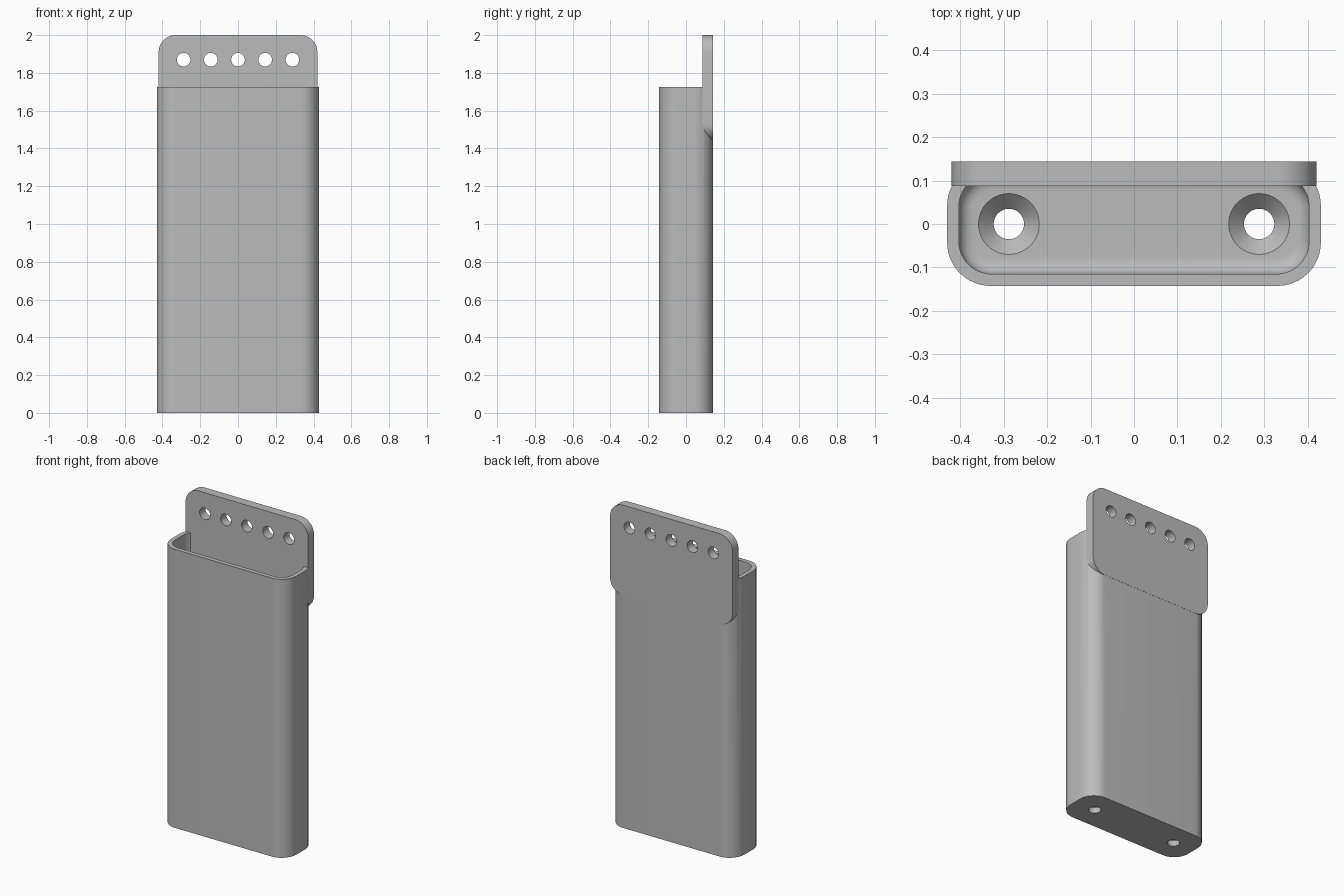
import bpy, bmesh, math

if "Cube" in bpy.data.objects:
    bpy.data.objects.remove(bpy.data.objects["Cube"])

grey = bpy.data.materials.new("plain grey")
grey.diffuse_color = (0.5, 0.5, 0.5, 1)
grey.use_nodes = True
grey.node_tree.nodes["Principled BSDF"].inputs["Base Color"].default_value = grey.diffuse_color


def ring(hx, hy, r, seg=12):
    """Rounded rectangle outline; a circle when hx = hy = r."""
    pts = []
    for k, (sx, sy) in enumerate([(1, 1), (-1, 1), (-1, -1), (1, -1)]):
        for i in range(seg + 1):
            a = (k + i / seg) * math.pi / 2
            pts.append((sx * (hx - r) + r * math.cos(a),
                        sy * (hy - r) + r * math.sin(a)))
    return pts


def loft(name, rings, place):
    """Skin stacked rings (hx, hy, r, height) and cap both ends."""
    bm = bmesh.new()
    rows = [[bm.verts.new(place(u, v, h)) for u, v in ring(hx, hy, r)]
            for hx, hy, r, h in rings]
    n = len(rows[0])
    for a, b in zip(rows, rows[1:]):
        for i in range(n):
            j = (i + 1) % n
            bm.faces.new((a[i], a[j], b[j], b[i]))
    bm.faces.new(rows[0][::-1])
    bm.faces.new(rows[-1])
    bmesh.ops.remove_doubles(bm, verts=bm.verts[:], dist=1e-5)
    bmesh.ops.recalc_face_normals(bm, faces=bm.faces[:])
    me = bpy.data.meshes.new(name)
    bm.to_mesh(me)
    bm.free()
    me.materials.append(grey)
    ob = bpy.data.objects.new(name, me)
    bpy.context.collection.objects.link(ob)
    return ob


def combine(target, tool, operation):
    """Apply a boolean and remove the tool object."""
    tool.hide_render = True
    mod = target.modifiers.new(operation.lower(), 'BOOLEAN')
    mod.operation = operation
    mod.solver = 'EXACT'
    mod.object = tool
    bpy.context.view_layer.objects.active = target
    bpy.ops.object.modifier_apply(modifier=mod.name)
    bpy.data.objects.remove(tool)


def upright(cx=0, cy=0):
    return lambda u, v, h: (cx + u, cy + v, h)


def facing_back(cx, cz):
    return lambda u, v, h: (cx + u, h, cz + v)


# Outer case
case = loft("holder_case", [(0.43, 0.1425, 0.1, 0), (0.43, 0.1425, 0.1, 1.725)], upright())

# Open pocket with a filleted floor
floor, fillet = 0.07, 0.035
rings = []
for i in range(7):
    a = i / 6 * math.pi / 2
    d = fillet * (1 - math.sin(a))
    rings.append((0.403 - d, 0.115 - d, 0.075 - d, floor + fillet * (1 - math.cos(a))))
rings.append((0.403, 0.115, 0.075, 1.9))
combine(case, loft("pocket_cutter", rings, upright()), 'DIFFERENCE')

# Back hanging plate
plate = loft("hanging_plate", [(0.42, 0.28, 0.09, 0.087), (0.42, 0.28, 0.09, 0.1435)],
             facing_back(0, 1.72))
combine(case, plate, 'UNION')

# Row of holes in the plate
for i in range(-2, 3):
    hole = loft("plate_hole_cutter", [(0.036, 0.036, 0.036, y) for y in (0.0, 0.3)],
                facing_back(i * 0.144, 1.87))
    combine(case, hole, 'DIFFERENCE')

# Countersunk screw holes in the floor
for x in (-0.288, 0.288):
    profile = [(0.035, -0.1), (0.035, 0.035), (0.07, floor), (0.07, 0.2)]
    screw = loft("screw_hole_cutter", [(r, r, r, z) for r, z in profile], upright(x))
    combine(case, screw, 'DIFFERENCE')

# Smooth curved walls, keep hard edges
bpy.ops.object.select_all(action='DESELECT')
case.select_set(True)
bpy.context.view_layer.objects.active = case
bpy.ops.object.shade_smooth_by_angle(angle=math.radians(30))
